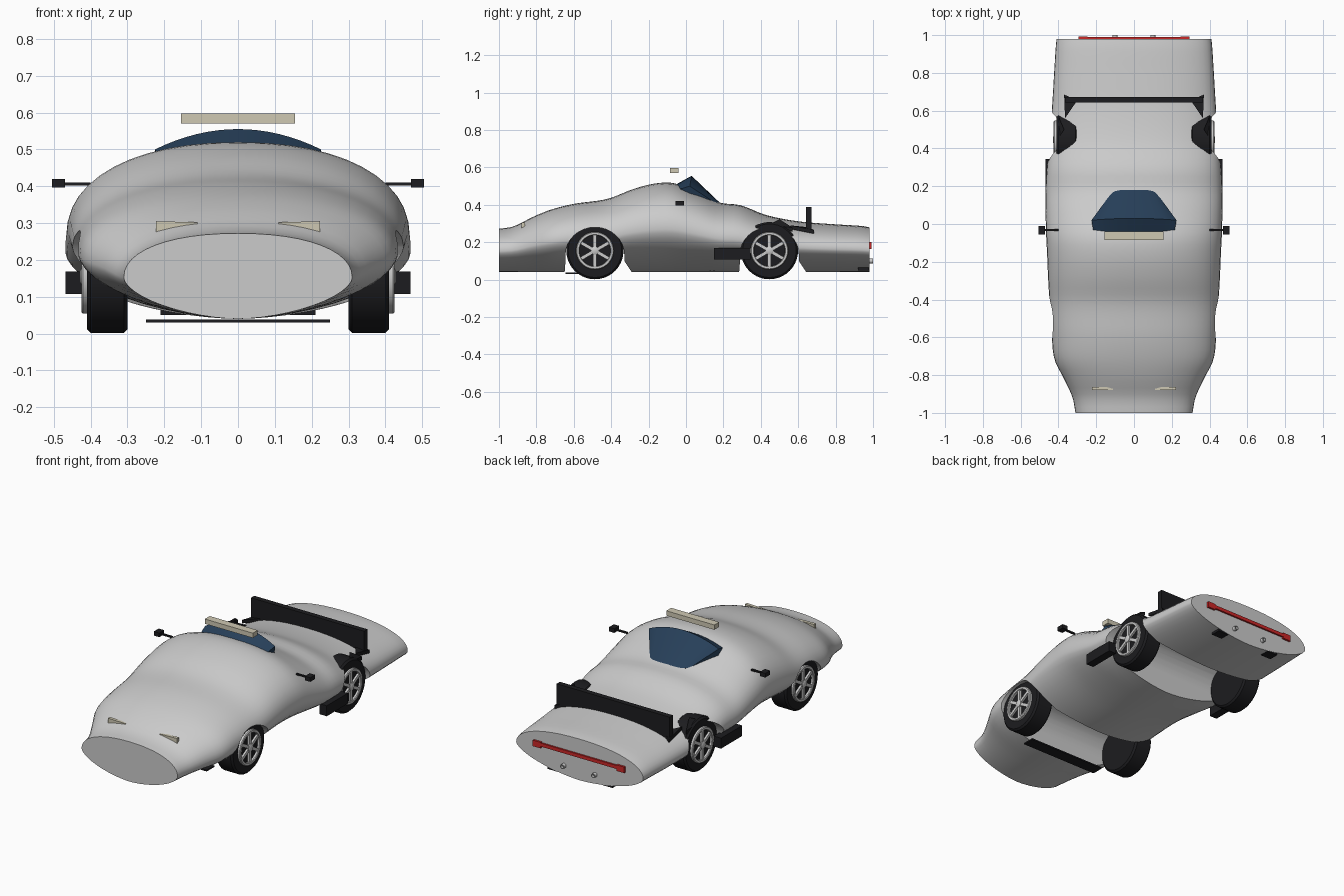
import bpy, bmesh, math
from mathutils import Matrix

if "Cube" in bpy.data.objects:
    bpy.data.objects.remove(bpy.data.objects["Cube"])


def mat(name, r, g, b):
    m = bpy.data.materials.new(name)
    m.diffuse_color = (r, g, b, 1)
    m.use_nodes = True
    m.node_tree.nodes["Principled BSDF"].inputs["Base Color"].default_value = m.diffuse_color
    return m


BLACK = mat("black", .012, .012, .014)
GLASS = mat("glass", .02, .05, .10)
CREAM = mat("cream", .62, .58, .45)
RED = mat("red", .6, .02, .02)
SILVER = mat("silver", .6, .6, .62)


def finish(name, bm, material=None, angle=None):
    bmesh.ops.recalc_face_normals(bm, faces=bm.faces)
    me = bpy.data.meshes.new(name)
    bm.to_mesh(me)
    bm.free()
    ob = bpy.data.objects.new(name, me)
    bpy.context.collection.objects.link(ob)
    if material:
        me.materials.append(material)
    if angle:
        smooth(ob, angle)
    return ob


def smooth(ob, angle):
    bpy.ops.object.select_all(action='DESELECT')
    ob.select_set(True)
    bpy.context.view_layer.objects.active = ob
    bpy.ops.object.shade_smooth_by_angle(angle=math.radians(angle))


def loft(name, rings, material=None, angle=None):
    """Closed rings joined in order, with end caps."""
    bm = bmesh.new()
    vs = [[bm.verts.new(p) for p in r] for r in rings]
    n = len(rings[0])
    for a, b in zip(vs, vs[1:]):
        for i in range(n):
            bm.faces.new((a[i], a[(i + 1) % n], b[(i + 1) % n], b[i]))
    bm.faces.new(vs[0])
    bm.faces.new(vs[-1])
    return finish(name, bm, material, angle)


def box(name, x, y, z, material):
    return loft(name, [[(x[0], a, b) for a, b in ((y[0], z[0]), (y[1], z[0]), (y[1], z[1]), (y[0], z[1]))],
                       [(x[1], a, b) for a, b in ((y[0], z[0]), (y[1], z[0]), (y[1], z[1]), (y[0], z[1]))]], material)


def pair(name, x, y, z, material):
    for side, s in (("right", 1), ("left", -1)):
        box(f"{name}_{side}", (s * x[0], s * x[1]), y, z, material)


def lathe(name, profile, centre, material, n=40):
    """Spin (x, radius) points about the x axis."""
    rings = [[(centre[0] + x, centre[1] + r * math.cos(math.tau * i / n),
               centre[2] + r * math.sin(math.tau * i / n)) for i in range(n)] for x, r in profile]
    return loft(name, rings, material, 35)


# body: stations of y, half width, top height
STATIONS = [(-1, .31, .272), (-.92, .325, .285), (-.82, .37, .335), (-.72, .42, .375), (-.6, .435, .405),
            (-.42, .447, .432), (-.28, .455, .485), (-.16, .46, .515), (-.06, .465, .515), (.06, .468, .465),
            (.18, .468, .412), (.29, .462, .398), (.43, .45, .345), (.6, .435, .312), (.78, .424, .297),
            (.94, .414, .287), (.98, .41, .28)]


def curve_at(y, k):
    i = max(j for j in range(len(STATIONS) - 1) if STATIONS[j][0] <= y + 1e-6)
    p = [STATIONS[min(max(i + d, 0), len(STATIONS) - 1)] for d in (-1, 0, 1, 2)]
    h = p[2][0] - p[1][0]
    t = (y - p[1][0]) / h
    m1 = (p[2][k] - p[0][k]) / (p[2][0] - p[0][0]) * h
    m2 = (p[3][k] - p[1][k]) / (p[3][0] - p[1][0]) * h
    return ((2*t**3 - 3*t*t + 1) * p[1][k] + (t**3 - 2*t*t + t) * m1
            + (3*t*t - 2*t**3) * p[2][k] + (t**3 - t*t) * m2)


def section(y, n=48):
    w, top = curve_at(y, 1), curve_at(y, 2)
    mid = .04 + .48 * (top - .04)
    ring = []
    for i in range(n):
        c, s = math.cos(math.tau * i / n), math.sin(math.tau * i / n)
        e, h = (2 / 2.2, top - mid) if s >= 0 else (2 / 1.7, mid - .04)
        ring.append((math.copysign(w * abs(c) ** e, c), y, mid + math.copysign(h * abs(s) ** e, s)))
    return ring


body = loft("body", [section(-1 + 1.98 * i / 60) for i in range(61)])

# wheel arches cut through the lower body
AXLES = (("front", -.487), ("rear", .446))
WZ, WR = .155, .153
for end, ya in AXLES:
    prof = [(ya - .165, 0), (ya - .157, .10)]
    prof += [(ya - .157 * math.cos(math.pi * i / 16), WZ - .02 + .145 * math.sin(math.pi * i / 16)) for i in range(17)]
    prof += [(ya + .157, .10), (ya + .20, .035), (ya + .20, 0)]
    cutter = loft("arch_cutter", [[(x, a, b) for a, b in prof] for x in (-.7, .7)])
    mod = body.modifiers.new("arch", 'BOOLEAN')
    mod.object, mod.operation, mod.solver = cutter, 'DIFFERENCE', 'EXACT'
    bpy.context.view_layer.objects.active = body
    bpy.ops.object.modifier_apply(modifier=mod.name)
    bpy.data.objects.remove(cutter)
smooth(body, 40)

# wheels
for end, ya in AXLES:
    for side, s in (("right", 1), ("left", -1)):
        c = (s * .355, ya, WZ)
        tag = f"{end}_{side}"
        lathe("tyre_" + tag, [(s * x, r) for x, r in
              ((-.055, .08), (-.055, .143), (-.045, WR), (.045, WR), (.055, .143), (.055, .08))], c, BLACK)
        lathe("rim_" + tag, [(s * x, r) for x, r in
              ((.03, .101), (.066, .101), (.07, .097), (.07, .086), (.066, .083), (.03, .083))], c, SILVER)
        lathe("hub_" + tag, [(s * .045, .022), (s * .07, .022), (s * .074, .015)], c, SILVER, 16)
        bm = bmesh.new()
        for i in range(6):
            m = (Matrix.Translation((c[0] + s * .06, ya, WZ)) @ Matrix.Rotation(i * math.pi / 3, 4, 'X')
                 @ Matrix.Translation((0, 0, .052)) @ Matrix.Diagonal((.014, .018, .072, 1)))
            bmesh.ops.create_cube(bm, size=1, matrix=m)
        finish("spokes_" + tag, bm, SILVER)

# wedge shaped cabin glass, lofted across the car
rings = []
for i in range(17):
    t = -1 + i / 8
    d = t * t
    rings.append([(t * .215, -.055 + .02 * d, .508 - .025 * d), (t * .225, .03 - .01 * d, .555 - .055 * d),
                  (t * .13, .18 - .03 * d ** 3, .412 + .002 * d), (t * .15, .14 - .02 * d, .39),
                  (t * .22, .02, .43)])
loft("cabin_glass", rings, GLASS, 30)

# lights
box("roof_light_bar", (-.155, .155), (-.085, -.04), (.57, .598), CREAM)
for side, s in (("right", 1), ("left", -1)):
    loft("headlight_" + side, [[(s * a, y, b) for a, b in ((.11, .288), (.223, .274), (.223, .305), (.11, .302))]
                               for y in (-.88, -.862)], CREAM)
box("tail_light_bar", (-.295, .295), (.975, .99), (.175, .195), RED)
pair("tail_light_end", (.245, .295), (.975, .992), (.165, .2), RED)

# side mirrors
pair("mirror_arm", (.40, .475), (-.038, -.026), (.402, .410), BLACK)
pair("mirror_head", (.47, .505), (-.055, -.01), (.396, .42), BLACK)

# aero parts
box("front_splitter", (-.25, .25), (-.645, -.575), (.03, .038), BLACK)
pair("side_vane", (.42, .468), (.15, .345), (.107, .168), BLACK)
pair("diffuser_block", (.14, .21), (.92, .978), (.05, .068), BLACK)
box("rear_wing", (-.365, .365), (.642, .672), (.262, .388), BLACK)
for side, s in (("right", 1), ("left", -1)):
    tri = [(.30, .655, .27), (.37, .685, .255), (.365, .56, .28)]
    loft("wing_mount_" + side, [[(s * x, y, z + d) for x, y, z in tri] for d in (-.01, .01)], BLACK)
    fin = [(.41, .44, .285), (.37, .50, .315), (.40, .57, .27)]
    loft("rear_fin_" + side, [[(s * x, y, z + d) for x, y, z in fin] for d in (-.012, .008)], BLACK)
    # exhaust tip
    pipe = [[(s * .1 + r * math.cos(math.tau * i / 16), y, .1 + r * math.sin(math.tau * i / 16)) for i in range(16)]
            for y, r in ((.96, .013), (1, .013), (1, .009), (.985, .009))]
    loft("exhaust_" + side, pipe, SILVER, 35)
